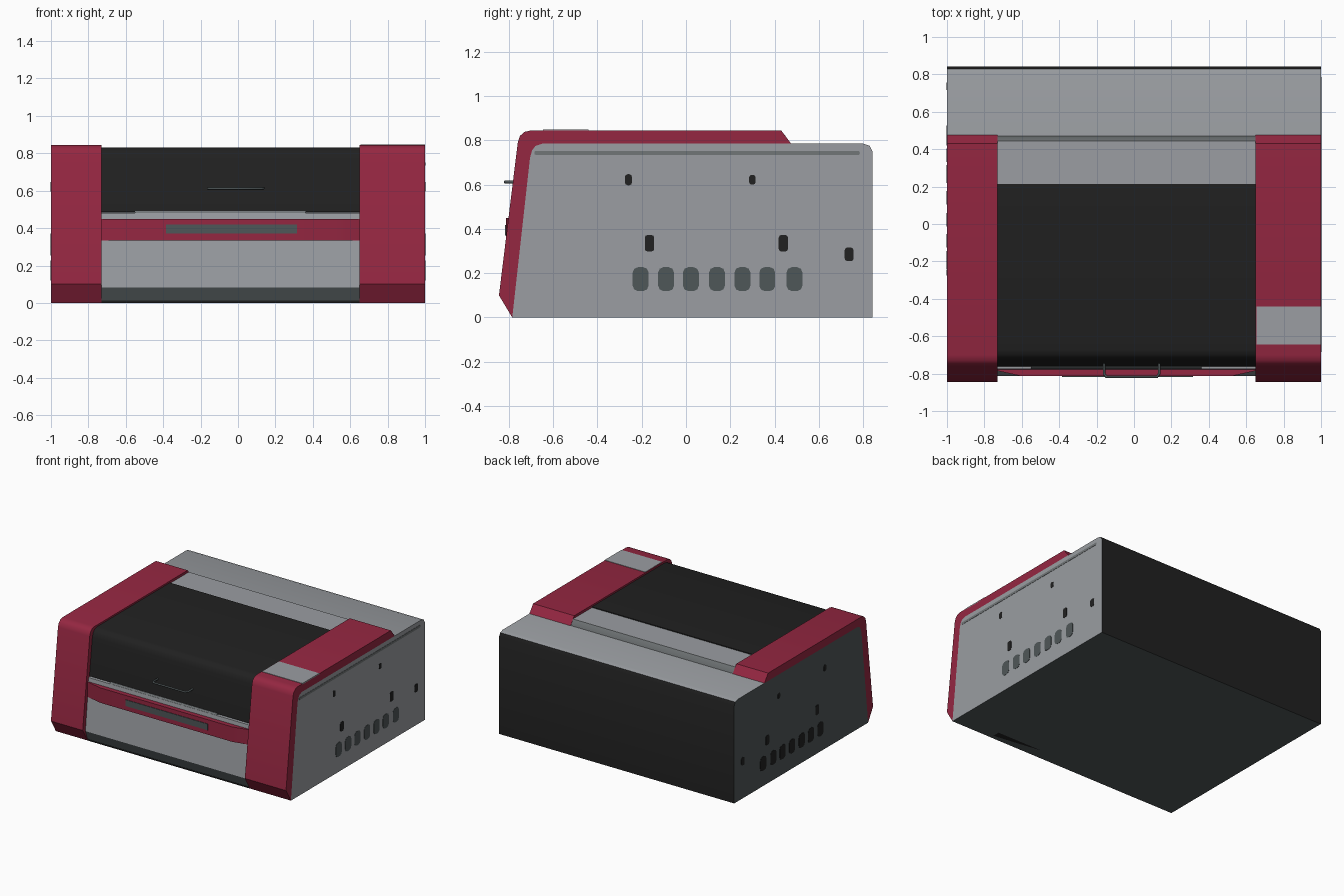
import bpy, bmesh
from mathutils import Vector

if "Cube" in bpy.data.objects:
    bpy.data.objects.remove(bpy.data.objects["Cube"])


def mat(name, r, g, b):
    m = bpy.data.materials.new(name)
    m.diffuse_color = (r, g, b, 1)
    m.use_nodes = True
    m.node_tree.nodes["Principled BSDF"].inputs["Base Color"].default_value = m.diffuse_color
    return m


GREY = mat("light_grey", 0.325, 0.340, 0.360)
RED = mat("crimson", 0.300, 0.020, 0.053)
BLACK = mat("black", 0.015, 0.015, 0.015)
SLATE = mat("slate", 0.078, 0.095, 0.098)
MID = mat("mid_grey", 0.165, 0.180, 0.185)


def prism(name, pts, lo, hi, mats, axis="x", rule=None):
    """Extrude a profile along x (points are y,z) or along z (points are x,y)."""
    bm = bmesh.new()
    if axis == "x":
        place = lambda p, t: (t, p[0], p[1])
    else:
        place = lambda p, t: (p[0], p[1], t)
    a = [bm.verts.new(place(p, lo)) for p in pts]
    b = [bm.verts.new(place(p, hi)) for p in pts]
    bm.faces.new(a)
    bm.faces.new(b)
    n = len(pts)
    for i in range(n):
        j = (i + 1) % n
        bm.faces.new((a[i], a[j], b[j], b[i]))
    bmesh.ops.recalc_face_normals(bm, faces=bm.faces)
    bm.normal_update()
    if rule:
        for f in bm.faces:
            f.material_index = rule(f.normal, f.calc_center_median())
    me = bpy.data.meshes.new(name)
    bm.to_mesh(me)
    bm.free()
    for m in mats:
        me.materials.append(m)
    ob = bpy.data.objects.new(name, me)
    bpy.context.collection.objects.link(ob)
    bpy.context.view_layer.objects.active = ob
    ob.select_set(True)
    bpy.ops.object.shade_smooth_by_angle(angle=0.6)
    ob.select_set(False)
    return ob


def rounded(cy, cz, w, h, c):
    """Rectangle with clipped corners."""
    w, h = w / 2, h / 2
    q = [(w, h - c), (w - c * .3, h - c * .3), (w - c, h)]
    q += [(-a, b) for a, b in reversed(q)]
    q += [(-a, -b) for a, b in q]
    return [(cy + a, cz + b) for a, b in q]


XL, XR = -0.73, 0.65     # inner edges of the two pillars

# Main cabinet: grey shell, dark left side and base, black back
front = [(-0.785, 0), (-0.705, 0.72), (-0.695, 0.755), (-0.68, 0.775), (-0.65, 0.785)]
rear = [(0.80, 0.785), (0.83, 0.775), (0.842, 0.75), (0.842, 0)]


def body_rule(n, c):
    if n.y > 0.9:
        return 2
    if n.x < -0.9 or n.z < -0.9:
        return 1
    return 0


prism("cabinet", front + rear, -1, 1, [GREY, SLATE, BLACK], rule=body_rule)

# Red pillars wrapping the front and top on both sides
outer = [(0.475, 0.785), (0.43, 0.845), (-0.70, 0.845), (-0.73, 0.838),
         (-0.75, 0.82), (-0.76, 0.79), (-0.845, 0.10)]
pillar = front + outer
prism("left_pillar", pillar, -1, XL, [RED])
prism("right_pillar", pillar, XR, 1, [RED])

# Control patch on top of the right pillar
prism("control_patch", [(-0.645, 0.84), (-0.44, 0.84), (-0.44, 0.848), (-0.645, 0.848)],
      XR + 0.005, 1, [GREY])

# Black lid between the pillars
prism("lid", [(-0.763, 0.487), (-0.728, 0.77), (-0.718, 0.803), (-0.70, 0.823), (-0.67, 0.832),
              (0.215, 0.832), (0.215, 0.75), (-0.60, 0.75), (-0.60, 0.487)], XL, XR, [BLACK])

# Hinge deck behind the lid, with a darker sloped rear edge
prism("hinge_deck", [(0.215, 0.77), (0.215, 0.826), (0.445, 0.826), (0.472, 0.784), (0.472, 0.77)],
      XL, XR, [GREY, MID], rule=lambda n, c: 1 if n.y > 0.3 else 0)

# Lid handle
cu = bpy.data.curves.new("lid_handle", "CURVE")
cu.dimensions = "3D"
cu.bevel_depth = 0.007
cu.bevel_resolution = 2
cu.use_fill_caps = True
path = [(-0.16, -0.735), (-0.16, -0.80), (-0.148, -0.817), (0.123, -0.817),
        (0.135, -0.80), (0.135, -0.735)]
sp = cu.splines.new("POLY")
sp.points.add(len(path) - 1)
for p, (x, y) in zip(sp.points, path):
    p.co = (x, y, 0.612, 1)
cu.materials.append(SLATE)
bpy.context.collection.objects.link(bpy.data.objects.new("lid_handle", cu))

# Front ledge, red bowed band with display plate, lower panel and kick strip
prism("front_ledge", [(-0.65, 0.45), (-0.778, 0.45), (-0.774, 0.48), (-0.65, 0.487)], XL, XR, [GREY])
prism("ledge_seam", [(-0.774, 0.481), (-0.766, 0.492), (-0.75, 0.492), (-0.75, 0.481)],
      -0.55, 0.36, [MID])
prism("red_band", [(XL, -0.70), (XL, -0.785), (-0.60, -0.814), (0.52, -0.814), (XR, -0.785), (XR, -0.70)],
      0.335, 0.45, [RED], axis="z")
prism("display_plate", [(-0.385, -0.81), (-0.385, -0.818), (0.315, -0.818), (0.315, -0.81)],
      0.37, 0.418, [SLATE], axis="z")
prism("lower_panel", [(-0.70, 0.082), (-0.812, 0.082), (-0.785, 0.335), (-0.70, 0.335)], XL, XR, [GREY])
prism("kick_strip", [(-0.70, 0.012), (-0.787, 0.012), (-0.812, 0.082), (-0.70, 0.082)], XL, XR, [SLATE])
prism("base_lip", [(-0.70, 0), (-0.786, 0), (-0.789, 0.012), (-0.70, 0.012)], XL, XR, [BLACK])

# Side vents and holes, as thin plates on both flanks
slots = [-0.205, -0.09, 0.022, 0.14, 0.255, 0.367, 0.49]
holes = [(-0.165, 0.335, .042, .075), (0.44, 0.335, .042, .075), (0.737, 0.285, .04, .062),
         (-0.26, 0.622, .032, .05), (0.30, 0.622, .03, .045)]
for side, slot_mat in ((1, SLATE), (-1, BLACK)):
    tag = "right" if side > 0 else "left"
    x0, x1 = sorted((side * 0.995, side * 1.002))
    for i, y in enumerate(slots):
        prism(f"{tag}_vent_{i}", rounded(y, 0.173, 0.072, 0.108, 0.024), x0, x1, [slot_mat])
    for i, (y, z, w, h) in enumerate(holes):
        prism(f"{tag}_hole_{i}", rounded(y, z, w, h, 0.012), x0, x1, [BLACK])

# Long seam near the top of the right side
prism("right_top_seam", rounded(0.05, 0.743, 1.47, 0.018, 0.006), 0.995, 1.002, [MID])
